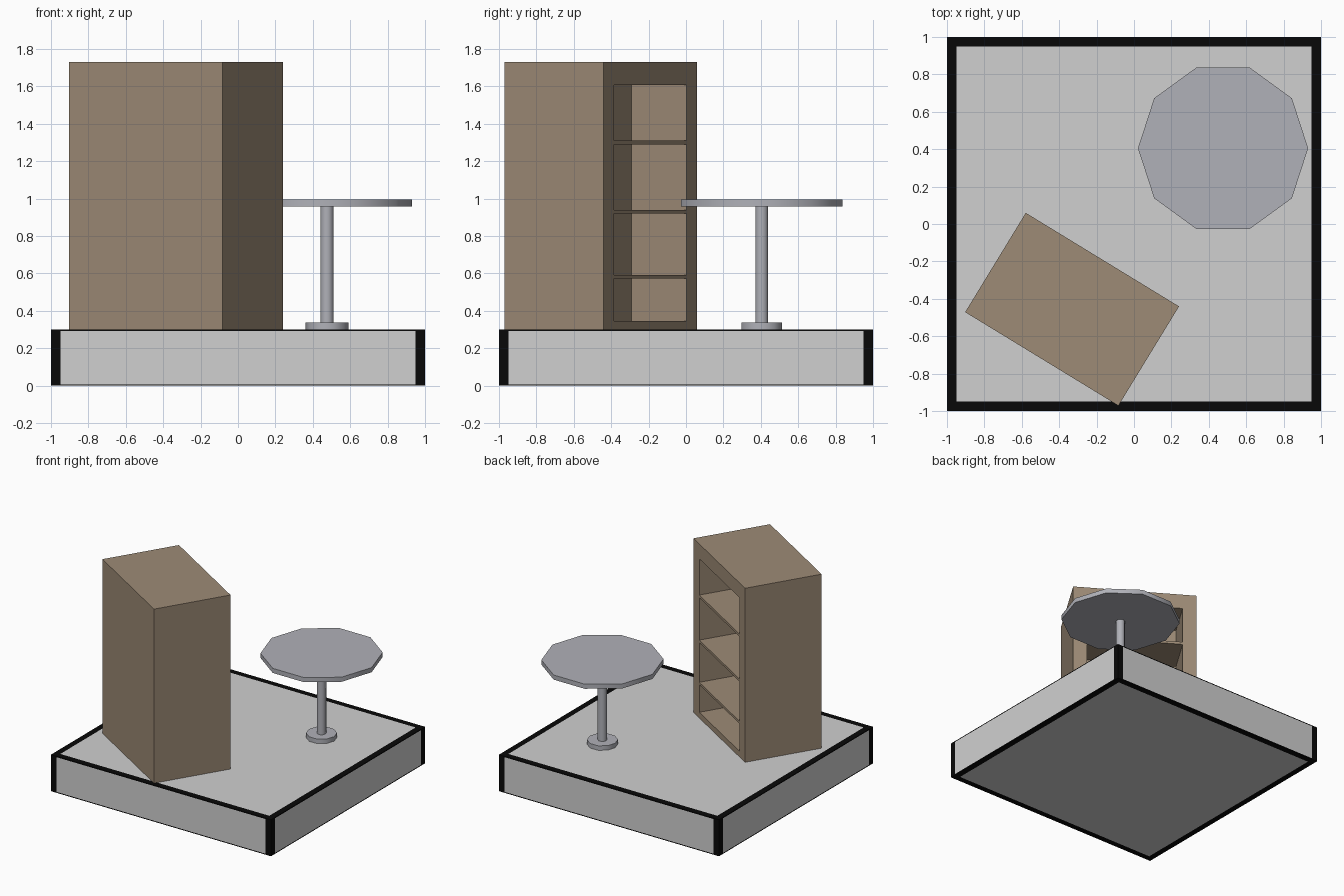
import bpy, bmesh, math
from mathutils import Vector, Matrix

if "Cube" in bpy.data.objects:
    bpy.data.objects.remove(bpy.data.objects["Cube"])


def material(name, rgb):
    m = bpy.data.materials.new(name)
    lin = [((c / 255 + 0.055) / 1.055) ** 2.4 if c > 10 else c / 255 / 12.92 for c in rgb]
    m.diffuse_color = (*lin, 1)
    m.use_nodes = True
    m.node_tree.nodes["Principled BSDF"].inputs["Base Color"].default_value = m.diffuse_color
    return m


GREY = material("light grey", (208, 208, 208))
BLACK = material("black", (8, 8, 8))
BROWN = material("wood brown", (157, 139, 118))
STEEL = material("cool grey", (176, 177, 184))


def make_object(name, bm, *mats):
    bmesh.ops.recalc_face_normals(bm, faces=bm.faces)
    me = bpy.data.meshes.new(name)
    bm.to_mesh(me)
    bm.free()
    for m in mats:
        me.materials.append(m)
    ob = bpy.data.objects.new(name, me)
    bpy.context.collection.objects.link(ob)
    return ob


def cut(bm, axis, value):
    co, no = Vector((0, 0, 0)), Vector((0, 0, 0))
    co[axis], no[axis] = value, 1
    bmesh.ops.bisect_plane(bm, geom=bm.verts[:] + bm.edges[:] + bm.faces[:],
                           plane_co=co, plane_no=no, dist=1e-5)


# Floor slab: each side has a black border around a grey panel
bm = bmesh.new()
bmesh.ops.create_cube(bm, size=2)
for axis in range(3):
    for v in (-0.95, 0.95):
        cut(bm, axis, v)
for f in bm.faces:
    c = f.calc_center_median()
    f.material_index = 0 if sum(abs(k) > 0.95 for k in c) == 1 else 1
bmesh.ops.transform(bm, verts=bm.verts,
                    matrix=Matrix.Translation((0, 0, 0.15)) @ Matrix.Diagonal((1, 1, 0.15, 1)))
make_object("floor_slab", bm, GREY, BLACK)

# Bookcase: solid block with four compartments pushed in on the open side
W, D, Z0, Z1 = 0.96, 0.622, 0.30, 1.73
INNER, DEPTH = 0.372, 0.346
OPENINGS = [(0.347, 0.573), (0.593, 0.92), (0.94, 1.289), (1.31, 1.608)]
bm = bmesh.new()
bmesh.ops.create_cube(bm, size=1)
bmesh.ops.transform(bm, verts=bm.verts,
                    matrix=Matrix.Translation((0, 0, (Z0 + Z1) / 2)) @ Matrix.Diagonal((W, D, Z1 - Z0, 1)))
for x in (-INNER, INNER):
    cut(bm, 0, x)
for lo, hi in OPENINGS:
    cut(bm, 2, lo)
    cut(bm, 2, hi)
holes = []
for f in bm.faces:
    c = f.calc_center_median()
    if c.y > D / 2 - 1e-4 and abs(c.x) < INNER and any(lo < c.z < hi for lo, hi in OPENINGS):
        holes.append(f)
pushed = bmesh.ops.extrude_discrete_faces(bm, faces=holes)["faces"]
bmesh.ops.translate(bm, verts=list({v for f in pushed for v in f.verts}), vec=(0, -DEPTH, 0))
case = make_object("bookcase", bm, BROWN)
case.location = (-0.331, -0.456, 0)
case.rotation_euler.z = math.radians(-31.4)


# Round table: foot, stem and top, all ten-sided
def disc(name, radius, z0, z1):
    bm = bmesh.new()
    bmesh.ops.create_cone(bm, cap_ends=True, segments=10, radius1=radius, radius2=radius, depth=z1 - z0)
    # turn so that a corner points along +x
    v = bm.verts[:][0].co
    bmesh.ops.rotate(bm, verts=bm.verts, cent=(0, 0, 0),
                     matrix=Matrix.Rotation(-math.atan2(v.y, v.x), 3, 'Z'))
    ob = make_object(name, bm, STEEL)
    ob.location = (0.476, 0.405, (z0 + z1) / 2)
    bpy.ops.object.select_all(action='DESELECT')
    ob.select_set(True)
    bpy.context.view_layer.objects.active = ob
    bpy.ops.object.shade_smooth_by_angle(angle=math.radians(40))


disc("table_foot", 0.115, 0.30, 0.337)
disc("table_stem", 0.035, 0.337, 0.957)
disc("table_top", 0.455, 0.957, 0.995)
